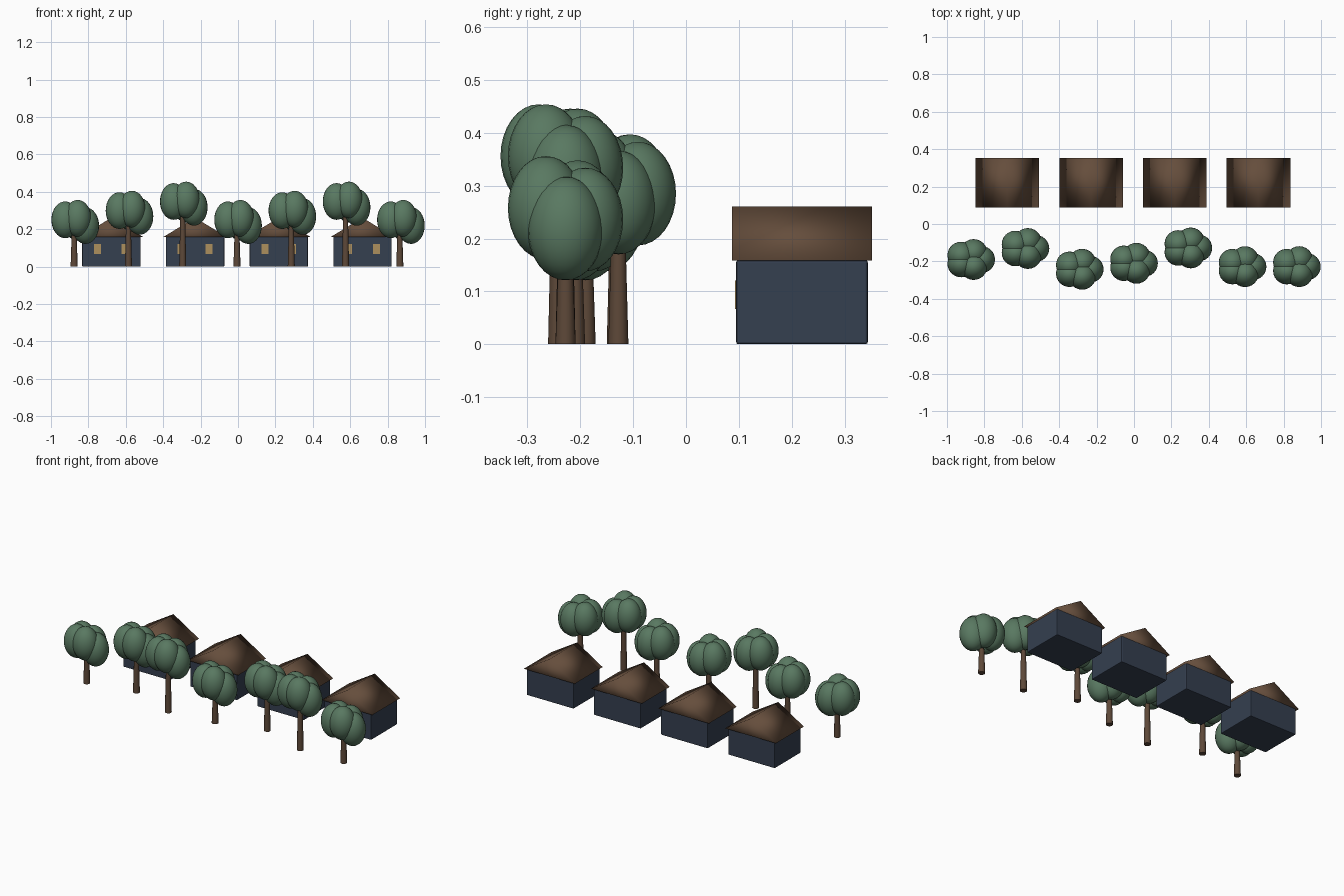
import bpy, bmesh, math
from mathutils import Matrix, Vector

if "Cube" in bpy.data.objects:
    bpy.data.objects.remove(bpy.data.objects["Cube"])


def material(name, rgb):
    m = bpy.data.materials.new(name)
    m.diffuse_color = (*rgb, 1)
    m.use_nodes = True
    m.node_tree.nodes["Principled BSDF"].inputs["Base Color"].default_value = m.diffuse_color
    return m


WALL = material("wall_blue", (0.035, 0.05, 0.08))
ROOF = material("roof_brown", (0.13, 0.075, 0.045))
WINDOW = material("window_amber", (0.42, 0.28, 0.11))
BARK = material("bark", (0.11, 0.065, 0.04))
LEAF = material("leaf_green", (0.10, 0.19, 0.12))


def make(name, bm, mat, smooth=False):
    bmesh.ops.recalc_face_normals(bm, faces=bm.faces)
    for f in bm.faces:
        f.smooth = smooth
    me = bpy.data.meshes.new(name)
    bm.to_mesh(me)
    bm.free()
    me.materials.append(mat)
    ob = bpy.data.objects.new(name, me)
    bpy.context.collection.objects.link(ob)
    return ob


def box(name, centre, size, mat, bevel=0):
    bm = bmesh.new()
    bmesh.ops.create_cube(bm, size=1, matrix=Matrix.Translation(centre) @ Matrix.Diagonal((*size, 1)))
    ob = make(name, bm, mat)
    if bevel:
        mod = ob.modifiers.new("bevel", "BEVEL")
        mod.width, mod.segments = bevel, 2
    return ob


def house(i, x):
    # walls
    box(f"house_{i}_walls", (x, 0.2195, 0.0795), (0.312, 0.249, 0.159), WALL, 0.004)
    # gable roof: triangle profile extruded along y
    bm = bmesh.new()
    profile = [(-0.17, 0.158), (0.17, 0.158), (0, 0.261)]
    face = bm.faces.new([bm.verts.new((x + px, 0.087, pz)) for px, pz in profile])
    ext = bmesh.ops.extrude_face_region(bm, geom=[face])["geom"]
    bmesh.ops.translate(bm, vec=(0, 0.265, 0),
                        verts=[v for v in ext if isinstance(v, bmesh.types.BMVert)])
    make(f"house_{i}_roof", bm, ROOF, True)
    # front windows
    for side, s in (("left", -1), ("right", 1)):
        box(f"house_{i}_window_{side}", (x + s * 0.074, 0.096, 0.094), (0.038, 0.006, 0.054), WINDOW)


def tree(i, x, y, lift):
    # tapered trunk
    h = 0.21 + lift
    bm = bmesh.new()
    bmesh.ops.create_cone(bm, cap_ends=True, segments=12, radius1=0.019, radius2=0.012, depth=h,
                          matrix=Matrix.Translation((x, y, h / 2)))
    trunk = make(f"tree_{i}_trunk", bm, BARK, True)
    for f in trunk.data.polygons:
        f.use_smooth = len(f.vertices) == 4
    # crown of five tall overlapping lobes
    bm = bmesh.new()
    for k, z in enumerate((0.219, 0.236, 0.250, 0.250, 0.258)):
        a = math.tau * k / 5
        pos = Vector((x + 0.06 * math.cos(a), y + 0.039 * math.sin(a), z + lift))
        bmesh.ops.create_uvsphere(bm, u_segments=24, v_segments=16, radius=1,
                                  matrix=Matrix.Translation(pos) @ Matrix.Diagonal((0.073, 0.072, 0.098, 1)))
    make(f"tree_{i}_crown", bm, LEAF, True)


for i in range(4):
    house(i + 1, -0.677 + 0.4475 * i)

tree_y = (-0.19, -0.131, -0.242, -0.21, -0.128, -0.228, -0.228)
for i, y in enumerate(tree_y):
    tree(i + 1, -0.876 + 0.2902 * i, y, 0.049 * (i % 3))
